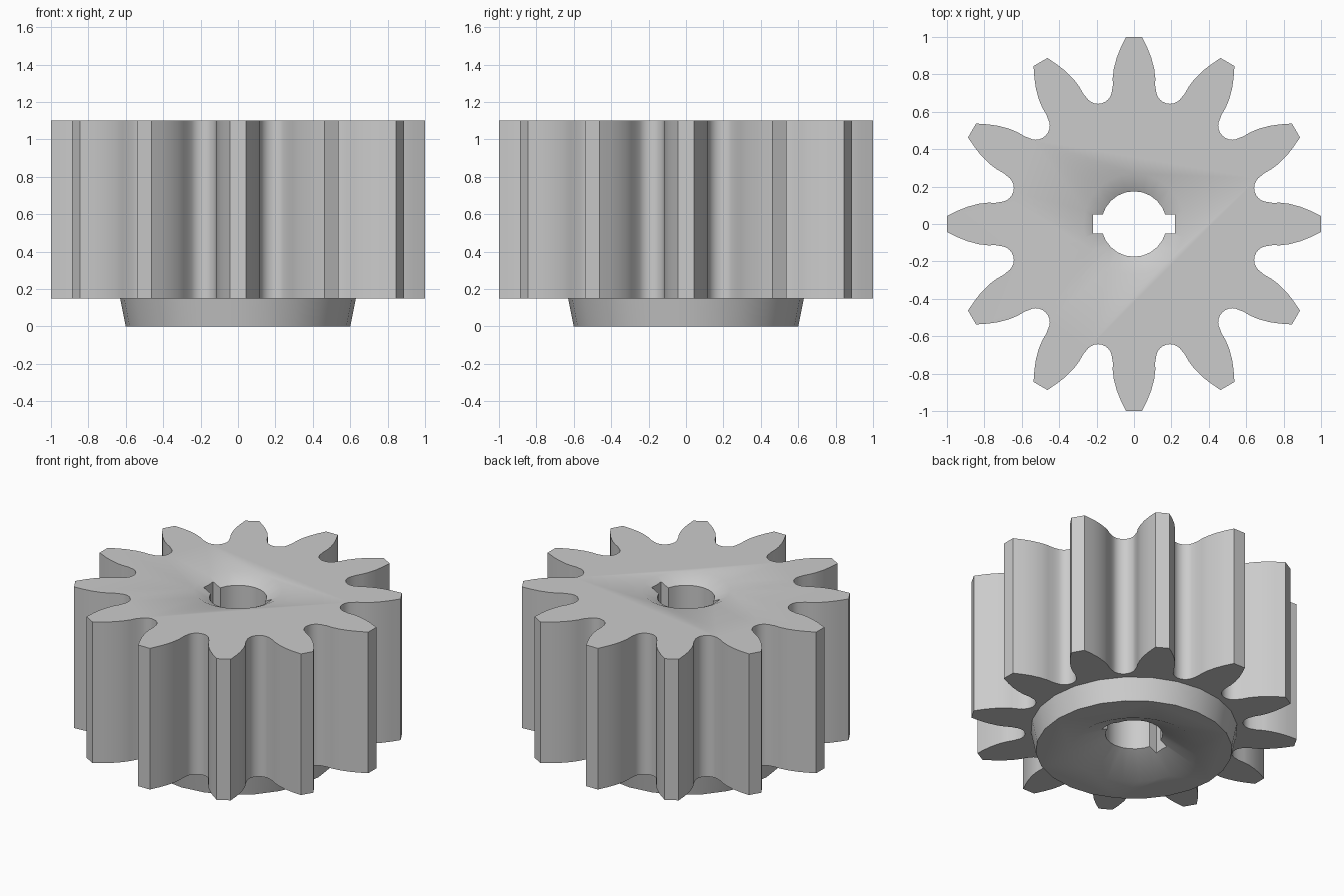
import bpy, bmesh, math
from mathutils import Matrix, Vector

if "Cube" in bpy.data.objects:
    bpy.data.objects.remove(bpy.data.objects["Cube"])

TEETH = 12
TOP, BASE = 1.1, 0.15      # upper and lower face of the toothed body
BORE = 0.175
SIDES = 24

steel = bpy.data.materials.new("plain grey steel")
steel.use_nodes = True
GREY = (0.6, 0.6, 0.6, 1)
steel.diffuse_color = GREY
steel.node_tree.nodes["Principled BSDF"].inputs["Base Color"].default_value = GREY


def add_object(name, bm):
    bmesh.ops.recalc_face_normals(bm, faces=bm.faces)
    mesh = bpy.data.meshes.new(name)
    bm.to_mesh(mesh)
    bm.free()
    mesh.materials.append(steel)
    obj = bpy.data.objects.new(name, mesh)
    bpy.context.collection.objects.link(obj)
    return obj


def lathe(name, profile):
    """Closed solid of revolution from (radius, height) pairs."""
    bm = bmesh.new()
    rings = []
    for r, z in profile:
        angles = [math.tau * i / SIDES for i in range(SIDES)]
        rings.append([bm.verts.new((r * math.cos(a), r * math.sin(a), z)) for a in angles])
    for low, high in zip(rings, rings[1:]):
        for i in range(SIDES):
            j = (i + 1) % SIDES
            bm.faces.new((low[i], low[j], high[j], high[i]))
    bm.faces.new(rings[0])
    bm.faces.new(rings[-1])
    return add_object(name, bm)


def box(name, size, centre):
    bm = bmesh.new()
    bmesh.ops.create_cube(bm, size=1, matrix=Matrix.Translation(centre) @ Matrix.Diagonal((*size, 1)))
    return add_object(name, bm)


def combine(target, tool, operation):
    mod = target.modifiers.new(operation.title(), 'BOOLEAN')
    mod.operation, mod.solver, mod.object = operation, 'EXACT', tool
    bpy.context.view_layer.objects.active = target
    bpy.ops.object.modifier_apply(modifier=mod.name)
    bpy.data.objects.remove(tool)


# Half a tooth along +x: curved flank from the tip, then a round gullet
half = [Vector(p) for p in ((1, 0.043), (0.94, 0.072), (0.89, 0.092),
                            (0.83, 0.108), (0.78, 0.114), (0.74, 0.113))]
gullet_turn = Matrix.Rotation(math.pi / TEETH, 2)
for k in range(1, 7):
    a = math.radians(15 * k)
    half.append(gullet_turn @ Vector((0.743 - 0.075 * math.sin(a), -0.075 * math.cos(a))))
tooth = [Vector((p.x, -p.y)) for p in reversed(half[:-1])] + half

# Toothed body
bm = bmesh.new()
outline = []
for t in range(TEETH):
    turn = Matrix.Rotation(math.tau * t / TEETH, 2)
    outline += [bm.verts.new((*(turn @ p), BASE)) for p in tooth]
face = bm.faces.new(outline)
side = bmesh.ops.extrude_face_region(bm, geom=[face], use_keep_orig=True)
bmesh.ops.translate(bm, vec=(0, 0, TOP - BASE),
                    verts=[v for v in side["geom"] if isinstance(v, bmesh.types.BMVert)])
gear = add_object("toothed_gear", bm)

# Tapered hub underneath
hub = lathe("hub", [(0.6, 0), (0.63, BASE), (0.63, BASE + 0.1)])
combine(gear, hub, 'UNION')

# Bore with a wide cone below and a small countersink above
bore = lathe("bore_cutter", [(0.49, -0.05), (BORE, 0.107), (BORE, TOP - 0.05), (0.365, TOP + 0.05)])
combine(gear, bore, 'DIFFERENCE')

# Opposed keyways through the bore
keyway = box("keyway_cutter", (0.44, 0.1, 2), (0, 0, 0.5))
combine(gear, keyway, 'DIFFERENCE')

bpy.ops.object.select_all(action='DESELECT')
gear.select_set(True)
bpy.context.view_layer.objects.active = gear
bpy.ops.object.shade_smooth_by_angle(angle=math.radians(28))
